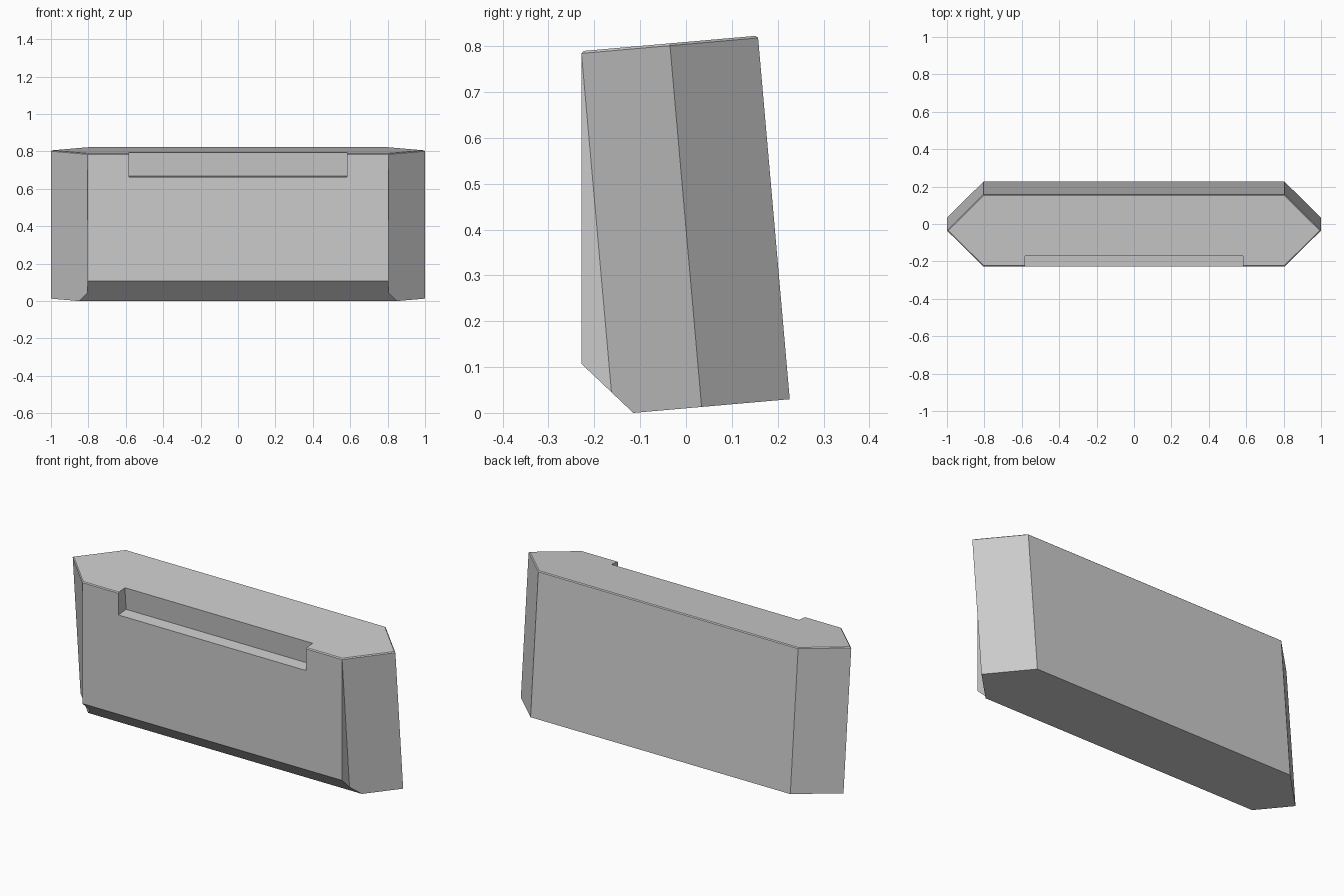
import bpy, bmesh
from math import radians
from mathutils import Matrix, Vector

cube = bpy.data.objects.get("Cube")
if cube:
    bpy.data.objects.remove(cube, do_unlink=True)

HEIGHT = 0.796
HALF_DEPTH = 0.193
LEAN = Matrix.Translation((0, 0.034, 0.013)) @ Matrix.Rotation(radians(5), 4, 'X')

grey = bpy.data.materials.new("stone grey")
grey.use_nodes = True
colour = (0.6, 0.6, 0.6, 1)
grey.diffuse_color = colour
grey.node_tree.nodes["Principled BSDF"].inputs["Base Color"].default_value = colour


def add_object(name, bm):
    bmesh.ops.recalc_face_normals(bm, faces=bm.faces)
    mesh = bpy.data.meshes.new(name)
    bm.to_mesh(mesh)
    bm.free()
    mesh.materials.append(grey)
    obj = bpy.data.objects.new(name, mesh)
    bpy.context.collection.objects.link(obj)
    return obj


# Long hexagonal block, leaning forward
bm = bmesh.new()
outline = [(-1, 0), (-0.805, -HALF_DEPTH), (0.805, -HALF_DEPTH),
           (1, 0), (0.805, HALF_DEPTH), (-0.805, HALF_DEPTH)]
base = bm.faces.new([bm.verts.new((x, y, 0)) for x, y in outline])
top = bmesh.ops.extrude_face_region(bm, geom=[base], use_keep_orig=True)
bmesh.ops.translate(bm, vec=(0, 0, HEIGHT),
                    verts=[v for v in top["geom"] if isinstance(v, bmesh.types.BMVert)])
bmesh.ops.recalc_face_normals(bm, faces=bm.faces)

# Fine bevel around the top rim
rim = [e for e in bm.edges if all(v.co.z > HEIGHT - 0.01 for v in e.verts)]
bmesh.ops.bevel(bm, geom=rim, offset=0.005, segments=1, affect='EDGES')
bmesh.ops.transform(bm, matrix=LEAN, verts=bm.verts)

# Wedge that brings the front face back to vertical
bm.normal_update()
front = min(bm.faces, key=lambda f: f.normal.y * f.calc_area())
wedge = bmesh.ops.extrude_face_region(bm, geom=[front])
bmesh.ops.delete(bm, geom=[front], context='FACES_ONLY')
for v in wedge["geom"]:
    if isinstance(v, bmesh.types.BMVert):
        v.co.y = -0.228
bmesh.ops.remove_doubles(bm, verts=bm.verts, dist=0.002)

# Sloping cut along the front foot
slope_a, slope_b = Vector((0, -0.228, 0.107)), Vector((0, -0.115, 0))
normal = Vector((1, 0, 0)).cross(slope_a - slope_b).normalized()
if normal.z > 0:
    normal.negate()
bmesh.ops.bisect_plane(bm, geom=bm.verts[:] + bm.edges[:] + bm.faces[:],
                       plane_co=slope_a, plane_no=normal, clear_outer=True)
bmesh.ops.holes_fill(bm, edges=[e for e in bm.edges if e.is_boundary], sides=0)
body = add_object("body", bm)

# Shallow notch in the top front edge
bm = bmesh.new()
bmesh.ops.create_cube(bm, size=1, matrix=LEAN @ Matrix.Translation((0, -0.236, 0.77))
                      @ Matrix.Diagonal((1.163, 0.2, 0.2, 1)))
cutter = add_object("notch_cutter", bm)
cutter.hide_render = True
cut = body.modifiers.new("notch", 'BOOLEAN')
cut.operation = 'DIFFERENCE'
cut.solver = 'EXACT'
cut.object = cutter
bpy.context.view_layer.objects.active = body
bpy.ops.object.modifier_apply(modifier=cut.name)
bpy.data.objects.remove(cutter, do_unlink=True)
